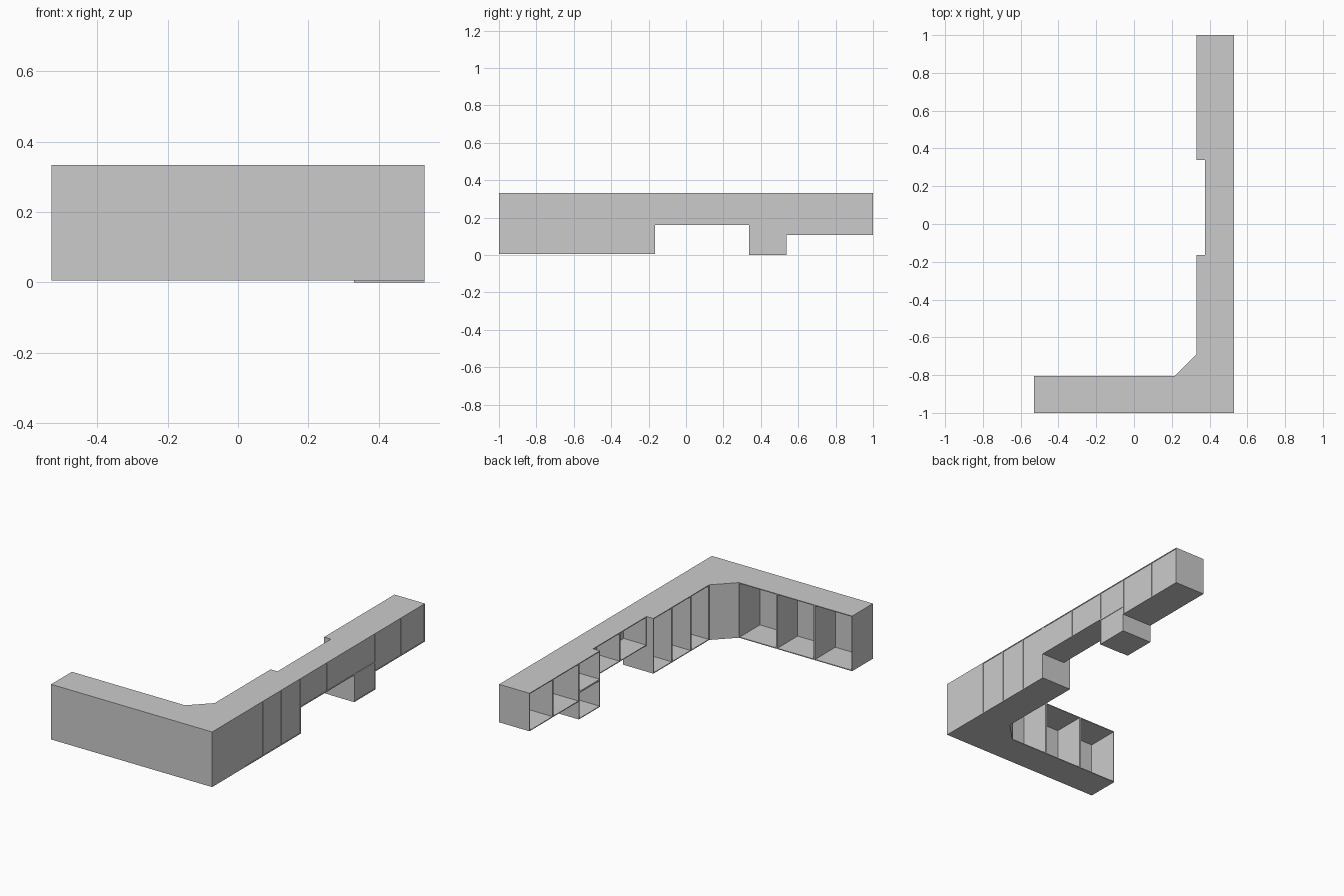
import bpy, bmesh
from mathutils import Vector

if "Cube" in bpy.data.objects:
    bpy.data.objects.remove(bpy.data.objects["Cube"])

TOP, T, BACK = 0.333, 0.005, 0.53     # cabinet top, panel thickness, rear plane


def add_box(bm, lo, hi):
    lo, hi = Vector(lo), Vector(hi)
    verts = bmesh.ops.create_cube(bm, size=1)["verts"]
    for v in verts:
        v.co = (lo + hi) / 2 + v.co * (hi - lo)


def make_object(name, bm):
    bmesh.ops.recalc_face_normals(bm, faces=bm.faces)
    mesh = bpy.data.meshes.new(name)
    bm.to_mesh(mesh)
    bm.free()
    ob = bpy.data.objects.new(name, mesh)
    bpy.context.collection.objects.link(ob)
    return ob


# L-shaped plan with diagonal corner and shallow middle section
plan = [(-0.53, -1), (0.53, -1), (0.53, 1), (0.33, 1), (0.33, 0.338),
        (0.375, 0.338), (0.375, -0.165), (0.33, -0.165), (0.33, -0.69),
        (0.215, -0.805), (-0.53, -0.805)]
bm = bmesh.new()
base = bm.faces.new([bm.verts.new((x, y, 0)) for x, y in plan])
up = bmesh.ops.extrude_face_region(bm, geom=[base])["geom"]
bmesh.ops.translate(bm, vec=(0, 0, TOP),
                    verts=[g for g in up if isinstance(g, bmesh.types.BMVert)])
carcass = make_object("wall_cabinet_carcass", bm)

# Cabinets of the long run: y start, y end, bottom, top
long_run = [(-0.695 + i * 0.1767, -0.695 + (i + 1) * 0.1767, 0.005, TOP)
            for i in range(3)]
long_run += [(-0.165, 0.0855, 0.16, TOP), (0.0855, 0.336, 0.16, TOP),
             (0.336, 0.536, 0.16, TOP), (0.336, 0.536, 0.0, 0.16),
             (0.536, 0.779, 0.107, TOP), (0.779, 1.0, 0.107, TOP)]

cut = bmesh.new()
# Space below the raised cabinets
add_box(cut, (-1, -1.2, -0.1), (1, -0.165, 0.005))
add_box(cut, (0.2, -0.165, -0.1), (1, 0.336, 0.16))
add_box(cut, (0.2, 0.536, -0.1), (1, 1.2, 0.107))
# Through openings of the long run
for y0, y1, z0, z1 in long_run:
    first = 0.01 if y0 < -0.6 else T
    add_box(cut, (0.29, y0 + first, z0 + T), (0.6, y1 - T, z1 - T))
# Openings of the short run, closed at the rear
w = 0.745 / 3
for i in range(3):
    x0 = -0.53 + i * w
    add_box(cut, (x0 + T, -1 + T, 0.005 + T), (x0 + w - T, -0.7, TOP - T))
cutter = make_object("opening_cutter", cut)
cutter.hide_render = True

mod = carcass.modifiers.new("openings", 'BOOLEAN')
mod.operation = 'DIFFERENCE'
mod.solver = 'EXACT'
mod.use_self = True
mod.object = cutter
bpy.context.view_layer.objects.active = carcass
bpy.ops.object.modifier_apply(modifier=mod.name)
bpy.data.objects.remove(cutter)

# Back panels set just inside the long run
for i, (y0, y1, z0, z1) in enumerate(long_run):
    bm = bmesh.new()
    first = 0.01 if y0 < -0.6 else T
    add_box(bm, (BACK - 0.008, y0 + first, z0 + T),
            (BACK - 0.003, y1 - T, z1 - T))
    make_object(f"back_panel_{i + 1}", bm)
